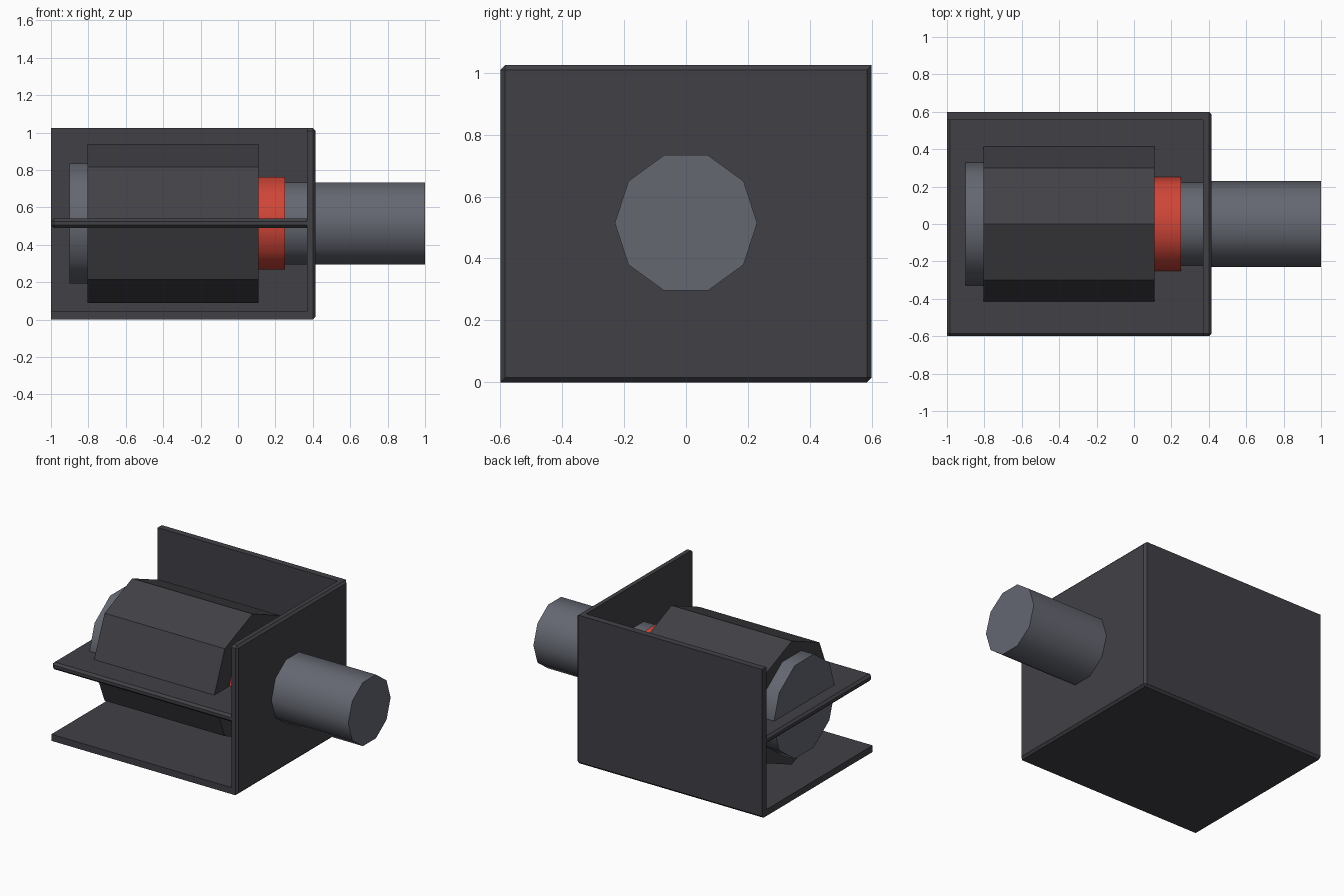
import bpy, bmesh
from math import radians
from mathutils import Matrix, Vector

if "Cube" in bpy.data.objects:
    bpy.data.objects.remove(bpy.data.objects["Cube"], do_unlink=True)

AXIS_Z = 0.515
LEFT, RIGHT, HALF_Y, TOP = -1.0, 0.415, 0.6, 1.025
WALL, CHAMFER = 0.045, 0.015


def material(name, rgb):
    mat = bpy.data.materials.new(name)
    mat.use_nodes = True
    mat.diffuse_color = (*rgb, 1)
    mat.node_tree.nodes["Principled BSDF"].inputs["Base Color"].default_value = (*rgb, 1)
    return mat


dark = material("dark grey", (0.053, 0.053, 0.062))
steel = material("steel grey", (0.13, 0.137, 0.167))
red = material("red", (0.62, 0.06, 0.04))


def add_object(name, bm, mat):
    mesh = bpy.data.meshes.new(name)
    bm.to_mesh(mesh)
    bm.free()
    mesh.materials.append(mat)
    obj = bpy.data.objects.new(name, mesh)
    bpy.context.collection.objects.link(obj)
    bpy.ops.object.select_all(action="DESELECT")
    obj.select_set(True)
    bpy.context.view_layer.objects.active = obj
    return obj


def box_mesh(lo, hi):
    lo, hi = Vector(lo), Vector(hi)
    bm = bmesh.new()
    bmesh.ops.create_cube(bm, size=1)
    bmesh.ops.scale(bm, vec=hi - lo, verts=bm.verts)
    bmesh.ops.translate(bm, vec=(lo + hi) / 2, verts=bm.verts)
    return bm


def round_part(name, sides, radius, x0, x1, mat):
    # prism lying along x, with a corner pointing to each side
    bm = bmesh.new()
    place = Matrix.Translation(((x0 + x1) / 2, 0, AXIS_Z)) @ Matrix.Rotation(radians(90), 4, "Y")
    bmesh.ops.create_cone(bm, cap_ends=True, segments=sides, radius1=radius,
                          radius2=radius, depth=x1 - x0, matrix=place)
    add_object(name, bm, mat)
    bpy.ops.object.shade_smooth_by_angle(angle=radians(40))


# Casing: floor, back and end wall, open at the front, left and top
bm = box_mesh((LEFT, -HALF_Y, 0), (RIGHT, HALF_Y, TOP))
bm.normal_update()
opened = [f for f in bm.faces if f.normal.x < -0.5 or f.normal.y < -0.5 or f.normal.z > 0.5]
bmesh.ops.delete(bm, geom=opened, context="FACES")
casing = add_object("casing", bm, dark)
shell = casing.modifiers.new("thickness", "SOLIDIFY")
shell.thickness = WALL
shell.offset = -1
shell.use_even_offset = True
bpy.ops.object.modifier_apply(modifier=shell.name)


def near(a, b):
    return abs(a - b) < 0.001


def is_chamfered(edge):
    ends = [v.co for v in edge.verts]
    outer_wall = all(near(c.x, RIGHT) for c in ends)
    bottom_back = all(near(c.y, HALF_Y) and near(c.z, 0) for c in ends)
    wall_corner = all(near(c.y, -HALF_Y) and near(c.z, TOP) for c in ends)
    return outer_wall or bottom_back or wall_corner


bm = bmesh.new()
bm.from_mesh(casing.data)
bmesh.ops.bevel(bm, geom=[e for e in bm.edges if is_chamfered(e)], offset=CHAMFER,
                offset_type="OFFSET", segments=1, profile=0.5, affect="EDGES")
bm.to_mesh(casing.data)
bm.free()

# Shelf through the middle of the casing
shelf = add_object("shelf", box_mesh((LEFT, -HALF_Y, 0.49), (0.385, HALF_Y - 0.005, 0.54)), dark)
edge = shelf.modifiers.new("chamfer", "BEVEL")
edge.width = CHAMFER
edge.segments = 1

# Drum, end disc, collar and shaft on one axis
round_part("drum", 8, 0.425, -0.805, 0.11, dark)
round_part("end_disc", 10, 0.337, -0.9, -0.8, steel)
round_part("collar", 10, 0.26, 0.105, 0.25, red)
round_part("shaft", 10, 0.23, 0.2, 1.0, steel)
